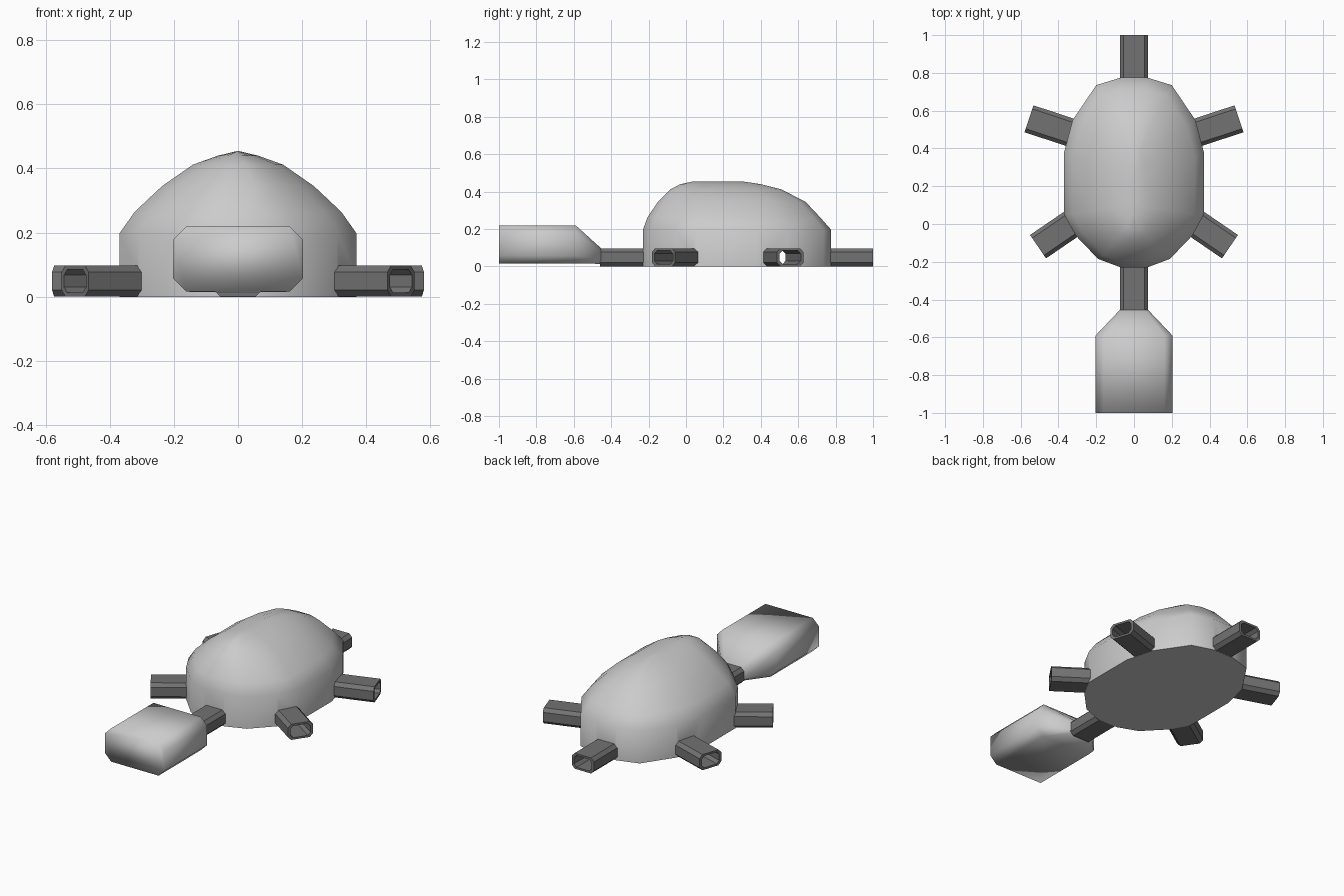
import bpy, bmesh, math
from mathutils import Matrix, Vector

if "Cube" in bpy.data.objects:
    bpy.data.objects.remove(bpy.data.objects["Cube"])

dark = bpy.data.materials.new("dark_grey")
dark.diffuse_color = (0.17, 0.17, 0.17, 1)
dark.use_nodes = True
dark.node_tree.nodes["Principled BSDF"].inputs["Base Color"].default_value = dark.diffuse_color


def make(name, bm, mat=None, smooth=None):
    bmesh.ops.recalc_face_normals(bm, faces=bm.faces)
    me = bpy.data.meshes.new(name)
    bm.to_mesh(me)
    bm.free()
    ob = bpy.data.objects.new(name, me)
    bpy.context.collection.objects.link(ob)
    if mat:
        me.materials.append(mat)
    if smooth:
        bpy.ops.object.select_all(action='DESELECT')
        bpy.context.view_layer.objects.active = ob
        ob.select_set(True)
        bpy.ops.object.shade_smooth_by_angle(angle=math.radians(smooth))
    return ob


def bridge(bm, a, b):
    n = len(a)
    for i in range(n):
        bm.faces.new((a[i], a[(i + 1) % n], b[(i + 1) % n], b[i]))


def octagon(w, h, c):
    return [(w - c, -h), (w, c - h), (w, h - c), (w - c, h),
            (c - w, h), (-w, h - c), (-w, c - h), (c - w, -h)]


def section(bm, sec, t, z, m):
    return [bm.verts.new(m @ Vector((x, t, z + y))) for x, y in sec]


def frame(p, q):
    # local y runs from p to q
    d = Vector(q) - Vector(p)
    return Matrix.Translation((*p, 0)) @ Matrix.Rotation(math.atan2(-d.x, d.y), 4, 'Z'), d.length


OUTER, INNER, TUBE_Z = octagon(.075, .048, .02), octagon(.06, .036, .017), .049


def tube(name, p, q):
    m, length = frame(p, q)
    bm = bmesh.new()
    rings = [section(bm, s, t, TUBE_Z, m) for s, t in
             ((OUTER, -.04), (OUTER, length), (INNER, length), (INNER, -.04))]
    for i in range(4):
        bridge(bm, rings[i], rings[(i + 1) % 4])
    make(name, bm, dark)


# Legs, tail and neck: hollow eight-sided tubes
limbs = {"tail": ((0, .775), (0, 1)), "neck": ((0, -.225), (0, -.46))}
for side, s in (("right", 1), ("left", -1)):
    limbs["front_leg_" + side] = ((s * .325, .005), (s * .508, -.12))
    limbs["back_leg_" + side] = ((s * .347, .488), (s * .556, .557))
cut = bmesh.new()
for name, (p, q) in limbs.items():
    tube(name, p, q)
    # matching opening through the shell wall
    m, length = frame(p, q)
    a, b = (section(cut, INNER, t, TUBE_Z, m) for t in (-.08, .08))
    bridge(cut, a, b)
    cut.faces.new(a)
    cut.faces.new(b)
cutter = make("opening_cutter", cut)
cutter.hide_render = True
cutter.hide_viewport = True

# Shell: outline rings that shrink towards a ridge
half = [(.07, -.23), (.19, -.185), (.31, -.06), (.37, .05),
        (.37, .38), (.325, .55), (.20, .735), (.07, .775)]
outline = half + [(-x, y) for x, y in reversed(half)]
rings = [(0, 1, -.23, .775), (.197, 1, -.23, .775), (.265, .87, -.205, .715),
         (.345, .64, -.15, .64), (.412, .38, -.085, .51), (.44, .17, -.03, .40),
         (.455, 0, .04, .30)]
bm = bmesh.new()
prev = None
for z, sx, y0, y1 in rings:
    ring = [bm.verts.new((x * sx, y0 + (y + .23) / 1.005 * (y1 - y0), z)) for x, y in outline]
    if prev:
        bridge(bm, prev, ring)
    else:
        bm.faces.new(ring)
    prev = ring
bmesh.ops.remove_doubles(bm, verts=bm.verts, dist=.0005)
shell = make("shell", bm, smooth=50)
sol = shell.modifiers.new("hollow", 'SOLIDIFY')
sol.thickness, sol.offset = .008, -1
cutmod = shell.modifiers.new("openings", 'BOOLEAN')
cutmod.operation, cutmod.solver, cutmod.object = 'DIFFERENCE', 'EXACT', cutter

# Head: chamfered block tapering to the neck
bm = bmesh.new()
I = Matrix.Identity(4)
secs = [section(bm, octagon(.203, .102, .042), -1, .118, I),
        section(bm, octagon(.203, .102, .042), -.59, .118, I),
        section(bm, octagon(.075, .042, .018), -.455, .056, I)]
bridge(bm, secs[0], secs[1])
bridge(bm, secs[1], secs[2])
bm.faces.new(secs[0])
bm.faces.new(secs[2])
make("head", bm, smooth=100)
